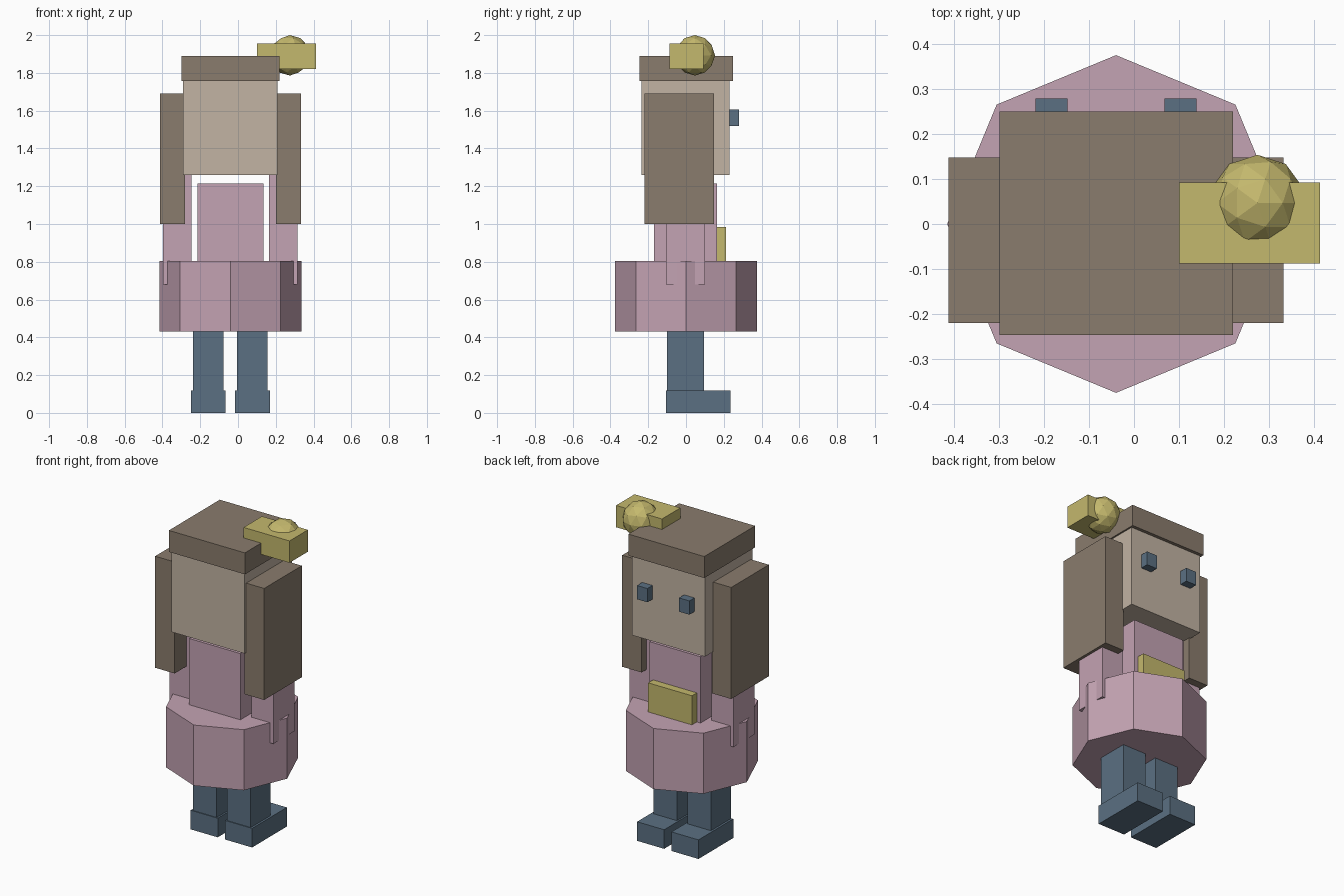
import bpy
import math

if "Cube" in bpy.data.objects:
    bpy.data.objects.remove(bpy.data.objects["Cube"])


def material(name, r, g, b):
    """Flat colour from 0-255 sRGB values, stored as linear."""
    def lin(c):
        c /= 255
        return c / 12.92 if c <= 0.04045 else ((c + 0.055) / 1.055) ** 2.4
    m = bpy.data.materials.new(name)
    m.diffuse_color = (lin(r), lin(g), lin(b), 1)
    m.use_nodes = True
    m.node_tree.nodes["Principled BSDF"].inputs["Base Color"].default_value = m.diffuse_color
    return m


PINK = material("dusty_pink", 196, 163, 179)
BROWN = material("hair_brown", 138, 124, 109)
SKIN = material("skin_beige", 194, 179, 163)
GOLD = material("gold", 196, 184, 109)
BLUE = material("slate_blue", 91, 112, 130)

MID = -0.04  # body centre line in x


def finish(name, mat):
    ob = bpy.context.object
    ob.name = name
    ob.data.materials.append(mat)
    return ob


def box(name, mat, x, y, z):
    """Box from (min, max) ranges on each axis."""
    spans = (x, y, z)
    bpy.ops.mesh.primitive_cube_add(size=1)
    ob = finish(name, mat)
    ob.location = [(a + b) / 2 for a, b in spans]
    ob.scale = [b - a for a, b in spans]
    return ob


def pair(name, mat, inner, outer, y, z):
    """Mirrored left and right boxes, measured outward from the centre line."""
    box("left_" + name, mat, (MID - outer, MID - inner), y, z)
    box("right_" + name, mat, (MID + inner, MID + outer), y, z)


# Legs and feet
pair("leg", BLUE, 0.036, 0.197, (-0.10, 0.095), (0.10, 0.50))
pair("foot", BLUE, 0.025, 0.21, (-0.105, 0.235), (0.0, 0.118))

# Eight-sided skirt with points facing front and back
bpy.ops.mesh.primitive_cylinder_add(vertices=8, radius=0.376, depth=0.375,
                                    location=(MID, 0, 0.6175))
finish("skirt", PINK)

# Bodice, arms poking through the skirt sides, and belt buckle
box("bodice", PINK, (-0.215, 0.135), (-0.17, 0.165), (0.78, 1.215))
pair("arm", PINK, 0.205, 0.356, (-0.105, 0.10), (0.68, 1.26))
box("buckle", GOLD, (-0.19, 0.11), (0.16, 0.213), (0.79, 0.985))

# Head, eyes and hair
box("head", SKIN, (-0.29, 0.21), (-0.235, 0.23), (1.26, 1.78))
pair("eye", BLUE, 0.108, 0.179, (0.20, 0.28), (1.52, 1.605))
box("hair_top", BROWN, (-0.30, 0.22), (-0.247, 0.25), (1.757, 1.89))
pair("side_hair", BROWN, 0.24, 0.373, (-0.22, 0.148), (1.0, 1.69))

# Hair bow with faceted knot
box("bow", GOLD, (0.10, 0.414), (-0.088, 0.092), (1.82, 1.955))
bpy.ops.mesh.primitive_ico_sphere_add(subdivisions=2, radius=0.107,
                                      location=(0.275, 0.047, 1.893))
finish("bow_knot", GOLD)
